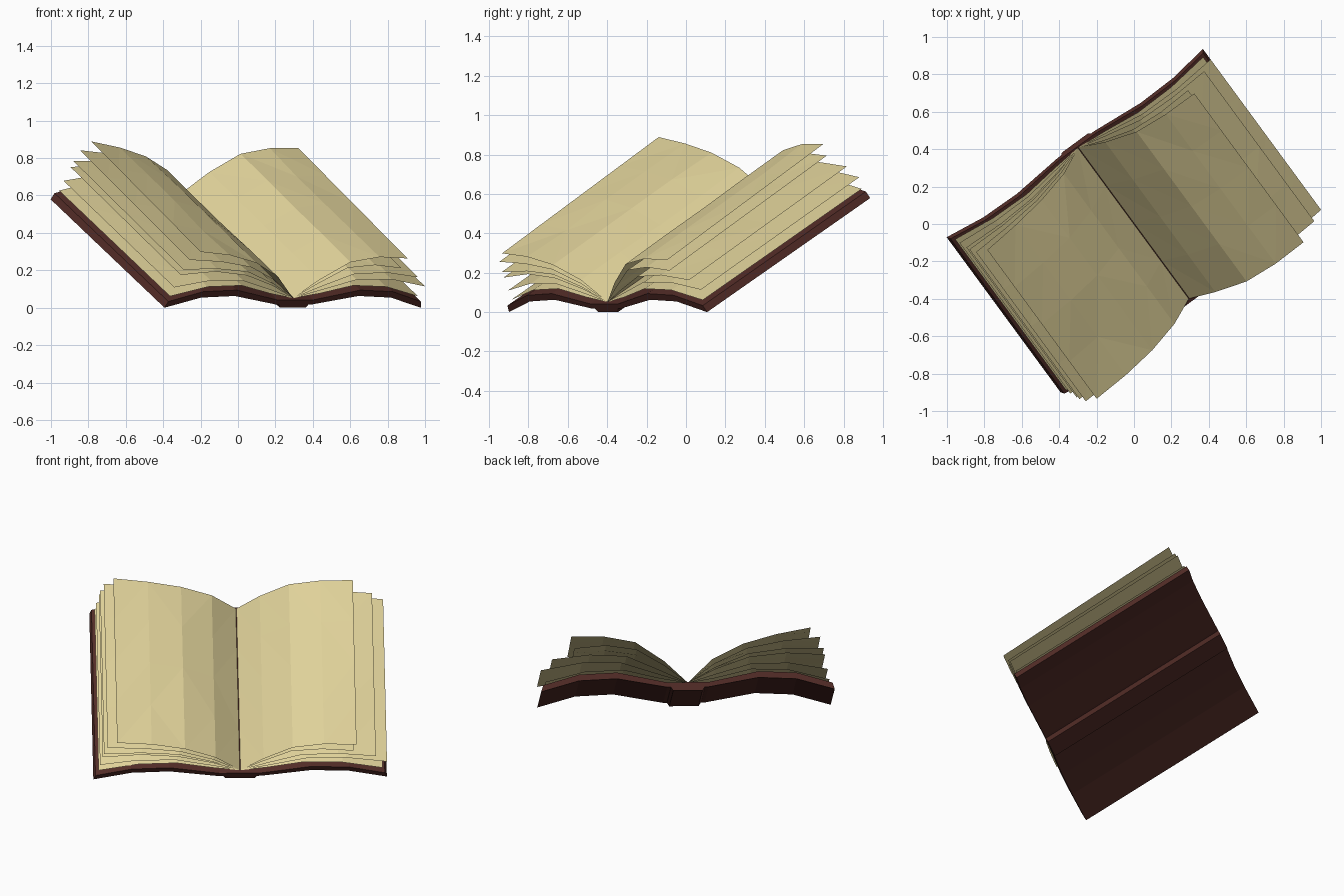
import bpy, bmesh, math, random
from mathutils import Matrix, Vector

if "Cube" in bpy.data.objects:
    bpy.data.objects.remove(bpy.data.objects["Cube"])

random.seed(4)

# Book frame: a = across, b = along the spine, h = out of the pages
yaw, tilt = math.radians(36.3), math.radians(29.4)
FRAME = (Matrix.Translation((0.292, -0.396, 0))
         @ Matrix.Rotation(yaw, 4, 'Z') @ Matrix.Rotation(tilt, 4, 'X'))
LENGTH = 1.18


def material(name, rgb):
    m = bpy.data.materials.new(name)
    m.diffuse_color = (*rgb, 1)
    m.use_nodes = True
    m.node_tree.nodes["Principled BSDF"].inputs["Base Color"].default_value = m.diffuse_color
    return m


LEATHER = material("leather", (0.085, 0.025, 0.02))
PAPER = material("paper", (0.74, 0.64, 0.32))


def finish(bm, name, mat):
    me = bpy.data.meshes.new(name)
    bm.transform(FRAME)
    bm.to_mesh(me)
    bm.free()
    me.materials.append(mat)
    ob = bpy.data.objects.new(name, me)
    bpy.context.collection.objects.link(ob)
    return ob


def extrude_profile(name, lower, upper):
    """Solid strip between a lower and an upper profile, run along the spine."""
    bm = bmesh.new()
    rows = [[[bm.verts.new((a, b, h)) for a, h in line] for line in (lower, upper)]
            for b in (0, LENGTH)]
    (l0, u0), (l1, u1) = rows
    n = len(lower) - 1
    for i in range(n):
        bm.faces.new((l0[i], l1[i], l1[i + 1], l0[i + 1]))
        bm.faces.new((u0[i], u0[i + 1], u1[i + 1], u1[i]))
        bm.faces.new((l0[i], l0[i + 1], u0[i + 1], u0[i]))
        bm.faces.new((l1[i], u1[i], u1[i + 1], l1[i + 1]))
    for i in (0, n):
        bm.faces.new((l0[i], u0[i], u1[i], l1[i]))
    bmesh.ops.recalc_face_normals(bm, faces=bm.faces)
    return finish(bm, name, LEATHER)


# Cover: one bowed board per side, mirrored
half = [(0.85, 0.0), (0.63, 0.062), (0.41, 0.072), (0.12, 0.02)]
lower = [(-a, h) for a, h in half] + half[::-1]
half_up = [(0.838, 0.038), (0.63, 0.098), (0.41, 0.108), (0.12, 0.048)]
upper = [(-a, h) for a, h in half_up] + half_up[::-1]
extrude_profile("cover", lower, upper)

# Spine strip under the middle of the cover
extrude_profile("spine", [(-0.085, 0.0), (0.085, 0.0)], [(-0.105, 0.03), (0.105, 0.03)])

# Pages: each sheet blends between the lowest and the highest curve
T = [0, 0.2, 0.45, 0.72, 1]
LOW = [0.046, 0.075, 0.124, 0.116, 0.058]
TOP = {-1: [0.046, 0.172, 0.258, 0.305, 0.33],
       1: [0.046, 0.16, 0.265, 0.295, 0.29]}


def sheet(name, side, width, f):
    bm = bmesh.new()
    steps = 4
    grid = []
    for j in range(steps + 1):
        v = j / steps
        row = []
        for i, t in enumerate(T):
            h = LOW[i] * (1 - f) + TOP[side][i] * f
            h += 0.03 * f * t * v
            if 0 < i < 4:
                h += random.uniform(-0.006, 0.006) * f
            row.append(bm.verts.new((side * width * t, 0.022 + 1.15 * v, h)))
        grid.append(row)
    for r0, r1 in zip(grid, grid[1:]):
        for i in range(4):
            quad = [r0[i], r0[i + 1], r1[i + 1], r1[i]]
            bm.faces.new(quad if side > 0 else quad[::-1])
    bmesh.ops.triangulate(bm, faces=bm.faces)
    finish(bm, name, PAPER)


LEFT = [(0.82, 0), (0.812, 0.2), (0.797, 0.48), (0.79, 0.6), (0.77, 0.82), (0.715, 1)]
RIGHT = [(0.825, 0), (0.85, 0.26), (0.785, 0.5), (0.655, 0.74), (0.672, 1)]
for label, side, sheets in (("left", -1, LEFT), ("right", 1, RIGHT)):
    for k, (width, f) in enumerate(sheets):
        sheet(f"{label}_page_{k + 1}", side, width, f)
